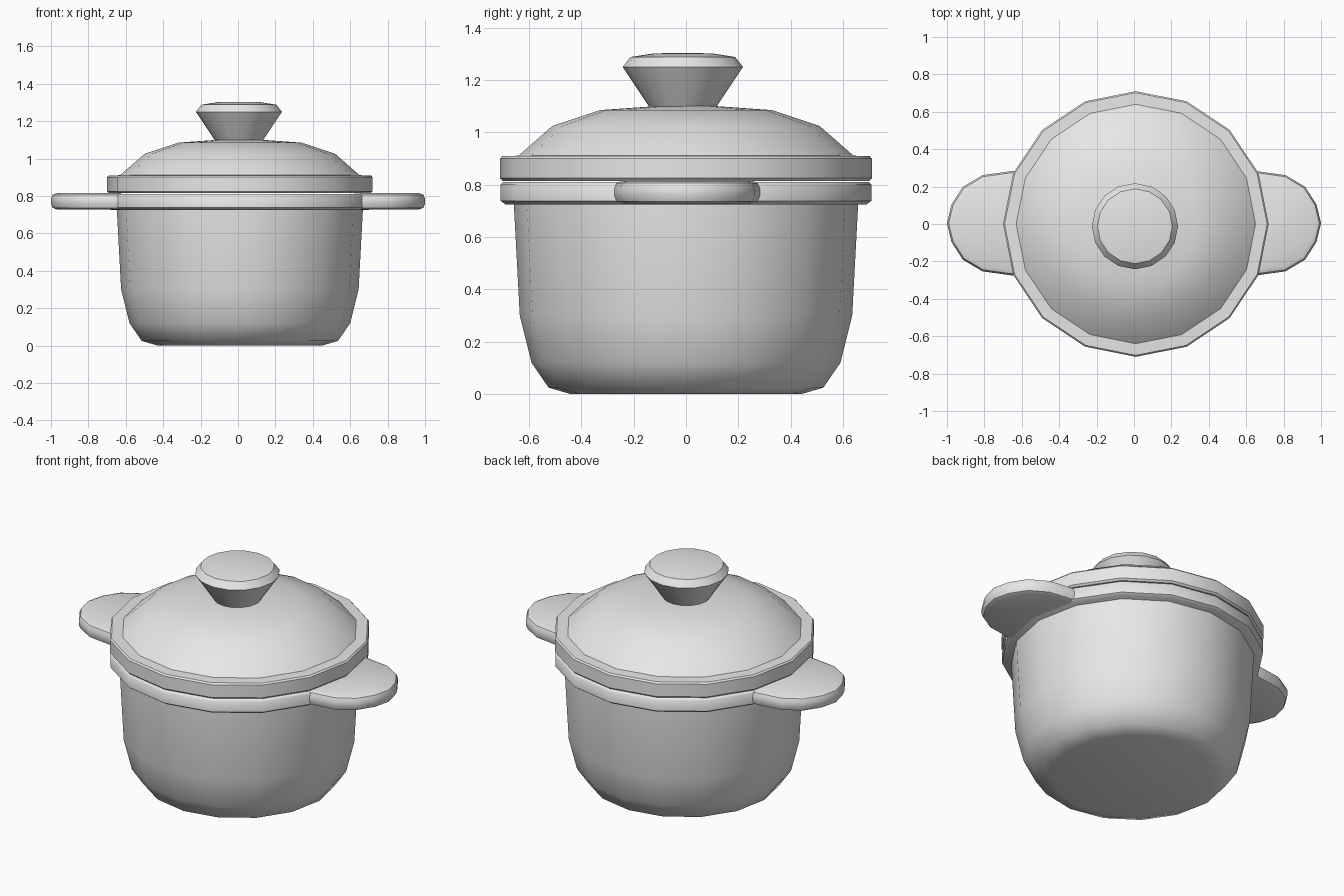
import bpy, bmesh, math

cube = bpy.data.objects.get("Cube")
if cube:
    bpy.data.objects.remove(cube, do_unlink=True)

SIDES = 16
CENTRE = (0.01, 0.0)

grey = bpy.data.materials.new("plain grey")
grey.use_nodes = True
grey.diffuse_color = (0.8, 0.8, 0.8, 1)
grey.node_tree.nodes["Principled BSDF"].inputs["Base Color"].default_value = (0.8, 0.8, 0.8, 1)


def make_object(name, bm, smooth_angle, bevel=None):
    """Turn a bmesh into a smooth-shaded object with optional rounded edges."""
    bmesh.ops.recalc_face_normals(bm, faces=bm.faces)
    mesh = bpy.data.meshes.new(name)
    bm.to_mesh(mesh)
    bm.free()
    mesh.materials.append(grey)
    obj = bpy.data.objects.new(name, mesh)
    bpy.context.collection.objects.link(obj)
    bpy.ops.object.select_all(action="DESELECT")
    obj.select_set(True)
    bpy.context.view_layer.objects.active = obj
    if bevel:
        mod = obj.modifiers.new("rounded edges", "BEVEL")
        mod.width = bevel
        mod.segments = 2
        mod.limit_method = "ANGLE"
        mod.angle_limit = math.radians(50)
        bpy.ops.object.modifier_apply(modifier=mod.name)
    bpy.ops.object.shade_smooth_by_angle(angle=math.radians(smooth_angle))
    return obj


def lathe(name, profile, smooth_angle=35, centre=CENTRE):
    """Spin a (radius, height) profile that starts and ends on the axis."""
    bm = bmesh.new()
    verts = [bm.verts.new((r, 0, z)) for r, z in profile]
    edges = [bm.edges.new(pair) for pair in zip(verts, verts[1:])]
    bmesh.ops.spin(bm, geom=verts + edges, cent=(0, 0, 0), axis=(0, 0, 1),
                   angle=math.tau, steps=SIDES)
    bmesh.ops.remove_doubles(bm, verts=bm.verts, dist=0.0005)
    bmesh.ops.translate(bm, verts=bm.verts, vec=(*centre, 0))
    return make_object(name, bm, smooth_angle)


# Pot body with a rounded base
lathe("pot_body", [(0, 0), (0.44, 0), (0.525, 0.025), (0.59, 0.12),
                   (0.635, 0.3), (0.658, 0.73), (0.658, 0.8), (0, 0.8)], 50)

# Band around the mouth of the pot
lathe("pot_rim", [(0, 0.725), (0.69, 0.725), (0.708, 0.738),
                  (0.708, 0.8), (0.698, 0.811), (0, 0.811)], 50)

# Lid: upright edge, narrow ledge and shallow dome
lathe("lid", [(0, 0.815), (0.7, 0.815), (0.71, 0.825), (0.71, 0.9),
              (0.702, 0.909), (0.64, 0.911), (0.51, 1.025),
              (0.33, 1.085), (0.12, 1.1), (0, 1.1)])

# Flared knob with a low domed cap
lathe("lid_knob", [(0, 1.08), (0.115, 1.08), (0.13, 1.1), (0.23, 1.25),
                   (0.2, 1.288), (0.11, 1.302), (0, 1.303)],
      40, centre=(0.005, -0.012))

# Two flat, rounded side handles
half_outline = [(0.6, 0.28), (0.66, 0.278), (0.81, 0.257),
                (0.915, 0.195), (0.976, 0.1)]
outline = half_outline + [(1.0, 0)] + [(x, -y) for x, y in reversed(half_outline)]

for name, side in (("left_handle", 1), ("right_handle", -1)):
    bm = bmesh.new()
    face = bm.faces.new([bm.verts.new((side * x, y + 0.004, 0.728)) for x, y in outline])
    extruded = bmesh.ops.extrude_face_region(bm, geom=[face])
    top = [v for v in extruded["geom"] if isinstance(v, bmesh.types.BMVert)]
    bmesh.ops.translate(bm, verts=top, vec=(0, 0, 0.087))
    make_object(name, bm, 35, bevel=0.03)
